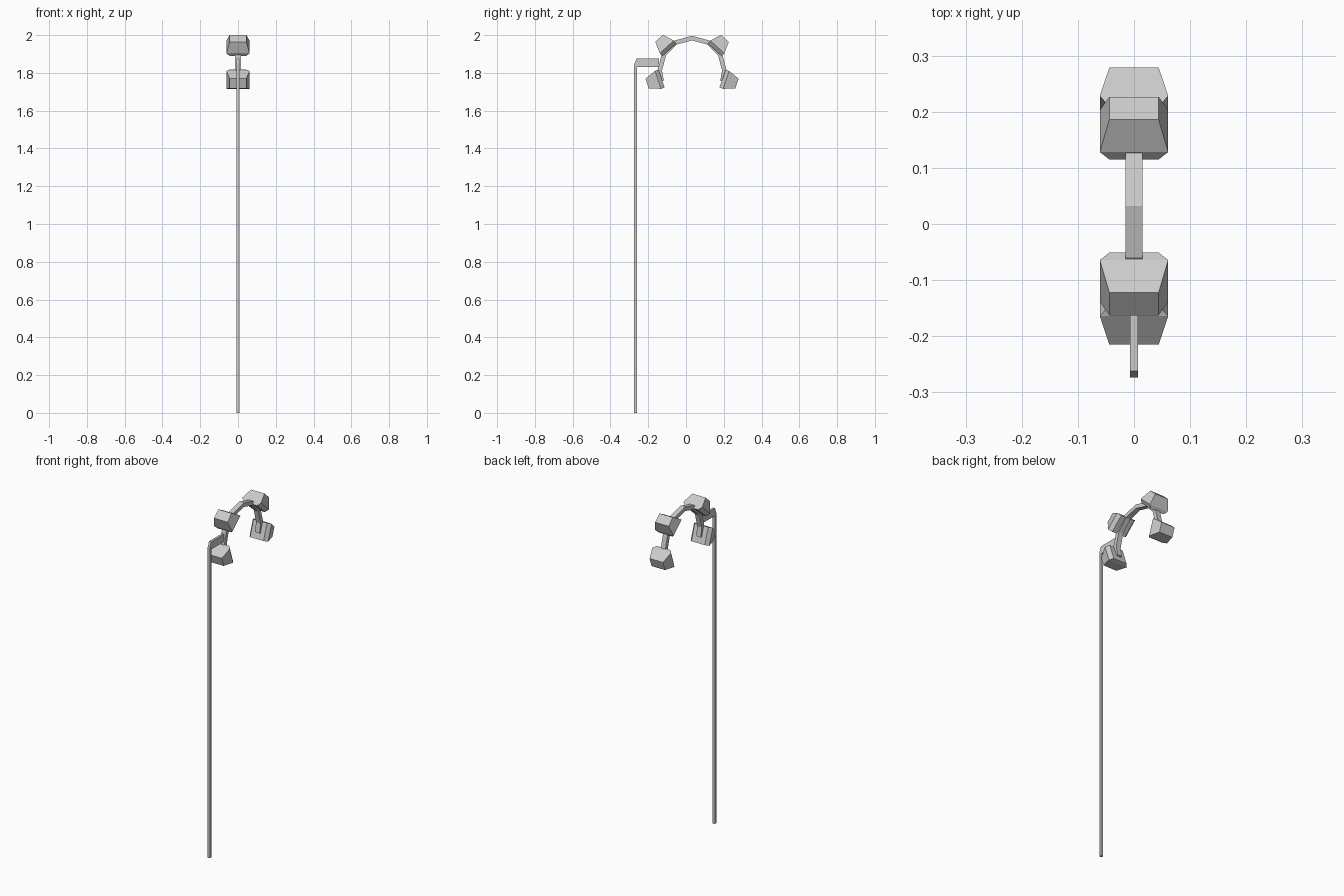
import bpy, math
from mathutils import Vector

if "Cube" in bpy.data.objects:
    bpy.data.objects.remove(bpy.data.objects["Cube"])

CY = 0.032            # y centre of the arch


def make(name, verts, faces):
    mesh = bpy.data.meshes.new(name)
    mesh.from_pydata(verts, [], faces)
    mesh.update()
    obj = bpy.data.objects.new(name, mesh)
    bpy.context.collection.objects.link(obj)
    # consistent outward normals
    import bmesh
    bm = bmesh.new()
    bm.from_mesh(mesh)
    bmesh.ops.recalc_face_normals(bm, faces=bm.faces)
    bm.to_mesh(mesh)
    bm.free()
    return obj


def loft(name, rings):
    """Skin a list of equal-length vertex rings and cap both ends."""
    n = len(rings[0])
    verts = [v for r in rings for v in r]
    faces = [(i * n + j, i * n + (j + 1) % n, (i + 1) * n + (j + 1) % n, (i + 1) * n + j)
             for i in range(len(rings) - 1) for j in range(n)]
    faces += [tuple(range(n)), tuple(range(len(verts) - n, len(verts)))]
    return make(name, verts, faces)


# Arch: rectangular section swept in 30 degree steps
section = [(-0.015, 0.159), (0.015, 0.159), (0.015, 0.183), (-0.015, 0.183)]
arch = []
for deg in [-20] + list(range(0, 181, 30)) + [200]:
    a = math.radians(deg)
    arch.append([(x, CY + r * math.cos(a), 1.813 + r * math.sin(a)) for x, r in section])
loft("arch_band", arch)


# Tapered pads: inner, middle and outer sections along the outward direction
def pad(name, side, y, z, deg):
    a = math.radians(deg)
    rings = []
    for depth, hx, ht in [(-0.02, 0.044, 0.05), (0, 0.061, 0.05), (0.061, 0.044, 0.0275)]:
        ring = []
        for sx, st in [(-1, -1), (1, -1), (1, 1), (-1, 1)]:
            py = y + depth * math.cos(a) - st * ht * math.sin(a)
            pz = z + depth * math.sin(a) + st * ht * math.cos(a)
            ring.append((sx * hx, CY + side * py, pz))
        rings.append(ring)
    loft(name, rings)


for side, label in [(-1, "front"), (1, "back")]:
    pad("upper_pad_" + label, side, 0.1335, 1.9375, 48)
    pad("lower_pad_" + label, side, 0.18, 1.763, -19)

# Pole with its bracket: side profile extruded across x
profile = [(-0.274, 0), (-0.260, 0), (-0.260, 1.83), (-0.142, 1.83),
           (-0.142, 1.875), (-0.262, 1.875), (-0.274, 1.845)]
loft("pole_and_bracket", [[(x, y, z) for y, z in profile] for x in (-0.007, 0.007)])
